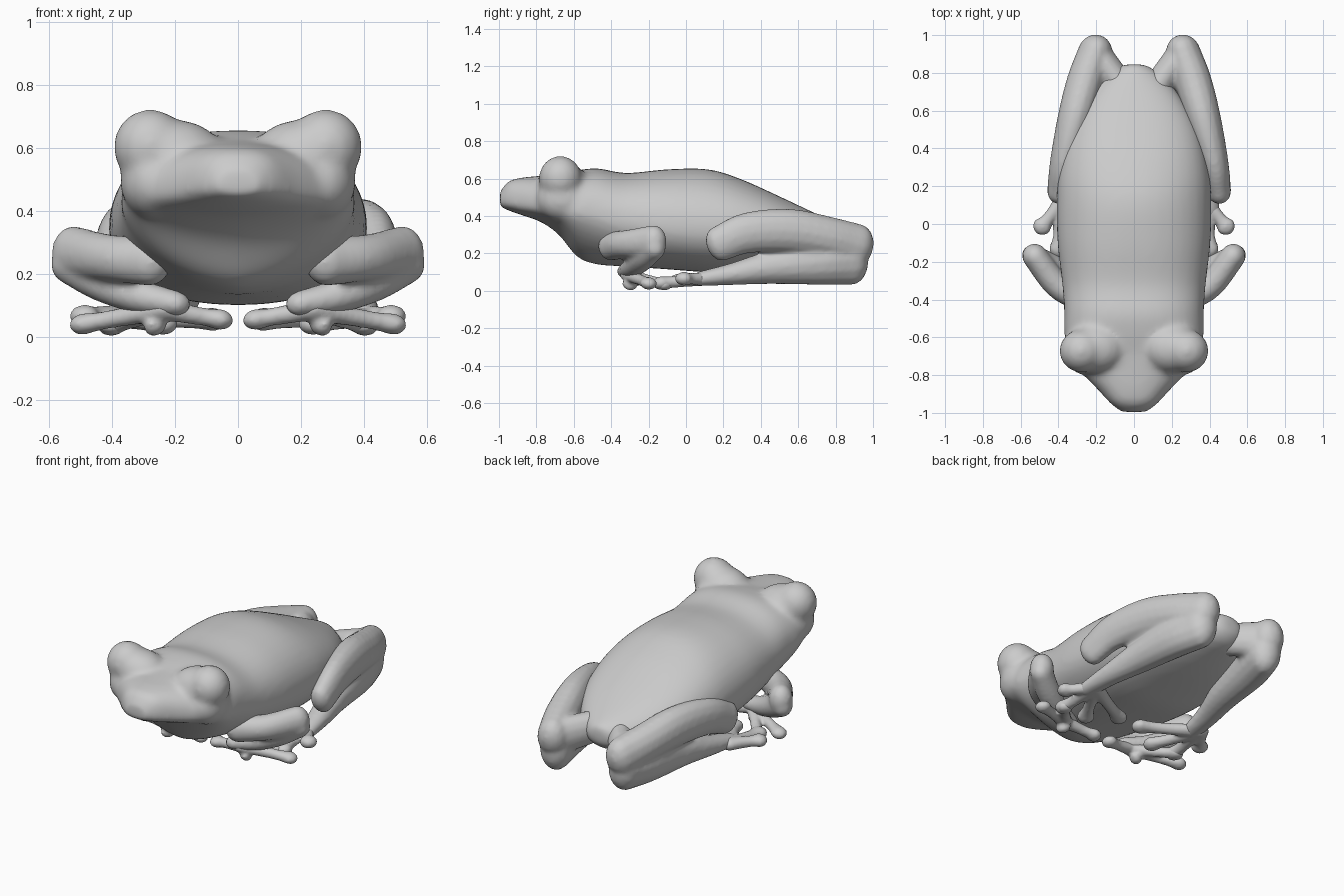
import bpy, bmesh
from math import sin, cos, pi, sqrt
from mathutils import Vector, Matrix

if "Cube" in bpy.data.objects:
    bpy.data.objects.remove(bpy.data.objects["Cube"])


def spline(pts, steps):
    """Catmull-Rom through points of any dimension."""
    p = [Vector(q) for q in pts]
    p = [2 * p[0] - p[1]] + p + [2 * p[-1] - p[-2]]
    out = []
    for i in range(1, len(p) - 2):
        a, b, c, d = p[i - 1:i + 3]
        for k in range(steps):
            t = k / steps
            out.append(0.5 * (2 * b + (c - a) * t + (2 * a - 5 * b + 4 * c - d) * t * t
                              + (3 * b - a - 3 * c + d) * t ** 3))
    return out + [p[-2]]


def skin_rings(bm, rings):
    vs = [[bm.verts.new(c) for c in r] for r in rings]
    n = len(vs[0])
    for a, b in zip(vs, vs[1:]):
        for i in range(n):
            bm.faces.new((a[i], a[(i + 1) % n], b[(i + 1) % n], b[i]))
    bm.faces.new(vs[0])
    bm.faces.new(vs[-1][::-1])


def finish(name, bm, voxel, smooth):
    """Make the object and melt its overlapping volumes into one soft skin."""
    bmesh.ops.recalc_face_normals(bm, faces=bm.faces)
    me = bpy.data.meshes.new(name)
    bm.to_mesh(me)
    bm.free()
    ob = bpy.data.objects.new(name, me)
    bpy.context.collection.objects.link(ob)
    mod = ob.modifiers.new("blend", 'REMESH')
    mod.mode = 'VOXEL'
    mod.voxel_size = voxel
    mod.use_smooth_shade = True
    mod = ob.modifiers.new("soften", 'SMOOTH')
    mod.factor = 0.5
    mod.iterations = smooth


def add_limb(bm, pts, sides=14):
    """Round-ended limb; points are x, y, z, half width, half height."""
    s = spline(pts, 5)
    pos = [Vector(v[:3]) for v in s]
    rings = []

    def ring(c, t, rx, rz):
        side = t.cross(Vector((0, 0, 1))).normalized()
        up = side.cross(t).normalized()
        rings.append([c + side * rx * cos(2 * pi * k / sides) + up * rz * sin(2 * pi * k / sides)
                      for k in range(sides)])

    caps = (0.98, 0.85, 0.6, 0.3)
    last = len(pos) - 1
    for i, c in enumerate(pos):
        t = (pos[min(i + 1, last)] - pos[max(i - 1, 0)]).normalized()
        rx, rz = s[i][3], s[i][4]
        if i == 0:
            for h in caps:
                f = sqrt(1 - h * h)
                ring(c - t * rx * h, t, rx * f, rz * f)
        ring(c, t, rx, rz)
        if i == last:
            for h in caps[::-1]:
                f = sqrt(1 - h * h)
                ring(c + t * rx * h, t, rx * f, rz * f)
    skin_rings(bm, rings)


def limb(name, *paths, sign=1, dx=0, voxel=0.013, smooth=5):
    bm = bmesh.new()
    for pts in paths:
        add_limb(bm, [(sign * (p[0] + dx),) + tuple(p[1:]) for p in pts])
    finish(name, bm, voxel, smooth)


def digits(root, tips, r):
    """Toes from one root, each ending in a flat round pad."""
    out = []
    for tip in tips:
        a, b = Vector(root), Vector(tip)
        m, n = a.lerp(b, 0.45), a.lerp(b, 0.78)
        out.append([(*a, r * 1.3, r), (*m, r * 0.95, r * 0.9), (*n, r * 0.95, r * 0.85),
                    (*b, r * 1.35, r)])
    return out


# Body and head: y, half width, bottom, widest height, top, lower and upper roundness
SECTIONS = [
    (-0.995, 0.07, 0.45, 0.47, 0.53, 2.2, 2.2), (-0.95, 0.125, 0.43, 0.465, 0.585, 2.0, 2.6),
    (-0.88, 0.19, 0.405, 0.45, 0.605, 1.8, 2.5), (-0.78, 0.285, 0.37, 0.44, 0.615, 1.7, 2.3),
    (-0.68, 0.345, 0.30, 0.43, 0.625, 1.6, 2.3), (-0.58, 0.37, 0.18, 0.42, 0.645, 1.6, 2.4),
    (-0.47, 0.37, 0.14, 0.40, 0.655, 1.7, 2.4), (-0.32, 0.38, 0.13, 0.37, 0.63, 1.9, 2.3),
    (-0.1, 0.405, 0.115, 0.35, 0.65, 2.1, 2.2), (0.12, 0.41, 0.10, 0.34, 0.65, 2.2, 2.1),
    (0.3, 0.395, 0.11, 0.33, 0.595, 2.2, 2.2), (0.5, 0.345, 0.13, 0.31, 0.505, 2.1, 2.3),
    (0.67, 0.25, 0.16, 0.29, 0.425, 2.0, 2.3), (0.79, 0.145, 0.19, 0.28, 0.37, 2.0, 2.0),
    (0.845, 0.06, 0.24, 0.28, 0.34, 2.0, 2.0),
]
bm = bmesh.new()
rings = []
for y, w, zb, zm, zt, lo, hi in spline(SECTIONS, 4):
    r = []
    for k in range(40):
        c, s = cos(2 * pi * k / 40), sin(2 * pi * k / 40)
        e = 2 / (hi if s > 0 else lo)
        x = (1 if c > 0 else -1) * abs(c) ** e * w
        h = abs(s) ** e
        r.append((x, y, zm + h * (zt - zm) if s > 0 else zm - h * (zm - zb)))
    rings.append(r)
skin_rings(bm, rings)
# Eye bulges, brows and cheeks, blended into the head
for sx in (-1, 1):
    for loc, size in (((0.278, -0.672, 0.602), (0.118, 0.115, 0.12)),
                      ((0.21, -0.66, 0.575), (0.165, 0.13, 0.115)),
                      ((0.26, -0.66, 0.49), (0.115, 0.14, 0.12))):
        m = Matrix.Translation((sx * loc[0], loc[1], loc[2])) @ Matrix.Diagonal((*size, 1))
        bmesh.ops.create_uvsphere(bm, u_segments=24, v_segments=16, radius=1, matrix=m)
finish("body_and_head", bm, 0.016, 12)

for tag, sg, dx in (("right", 1, 0.0), ("left", -1, -0.055)):
    # Hind leg: folded upper limb, long foot under it, and the hip joining the rump
    limb("hind_leg_" + tag,
         [(0.45, 0.175, 0.25, 0.065, 0.095), (0.425, 0.33, 0.31, 0.075, 0.11),
          (0.37, 0.55, 0.32, 0.092, 0.12), (0.315, 0.75, 0.285, 0.098, 0.115),
          (0.26, 0.91, 0.24, 0.092, 0.12)],
         [(0.08, 0.66, 0.28, 0.08, 0.09), (0.16, 0.78, 0.26, 0.075, 0.1),
          (0.24, 0.89, 0.24, 0.075, 0.11)],
         [(0.26, 0.88, 0.17, 0.095, 0.14), (0.30, 0.72, 0.155, 0.10, 0.125),
          (0.34, 0.45, 0.125, 0.085, 0.09), (0.38, 0.25, 0.09, 0.065, 0.06),
          (0.40, 0.08, 0.065, 0.055, 0.04)],
         sign=sg, dx=dx)
    # Hind toes
    limb("hind_toes_" + tag,
         *digits((0.38, 0.12, 0.065), [(0.485, -0.01, 0.065), (0.40, -0.13, 0.042),
                                       (0.24, -0.13, 0.042), (0.08, -0.04, 0.055)], 0.037),
         sign=sg, voxel=0.01)
    # Front leg: upper arm out to the elbow, forearm back under the chest
    limb("front_leg_" + tag,
         [(0.28, -0.40, 0.24, 0.07, 0.08), (0.41, -0.32, 0.25, 0.07, 0.075),
          (0.525, -0.17, 0.265, 0.067, 0.088)],
         [(0.53, -0.17, 0.24, 0.062, 0.075), (0.43, -0.23, 0.175, 0.068, 0.065),
          (0.32, -0.28, 0.13, 0.06, 0.055), (0.2, -0.32, 0.105, 0.05, 0.042)],
         sign=sg)
    # Front toes
    limb("front_toes_" + tag,
         *digits((0.24, -0.31, 0.085), [(0.49, -0.2, 0.04), (0.40, -0.12, 0.036),
                                        (0.26, -0.30, 0.044), (0.06, -0.28, 0.055)], 0.034),
         sign=sg, voxel=0.01)
